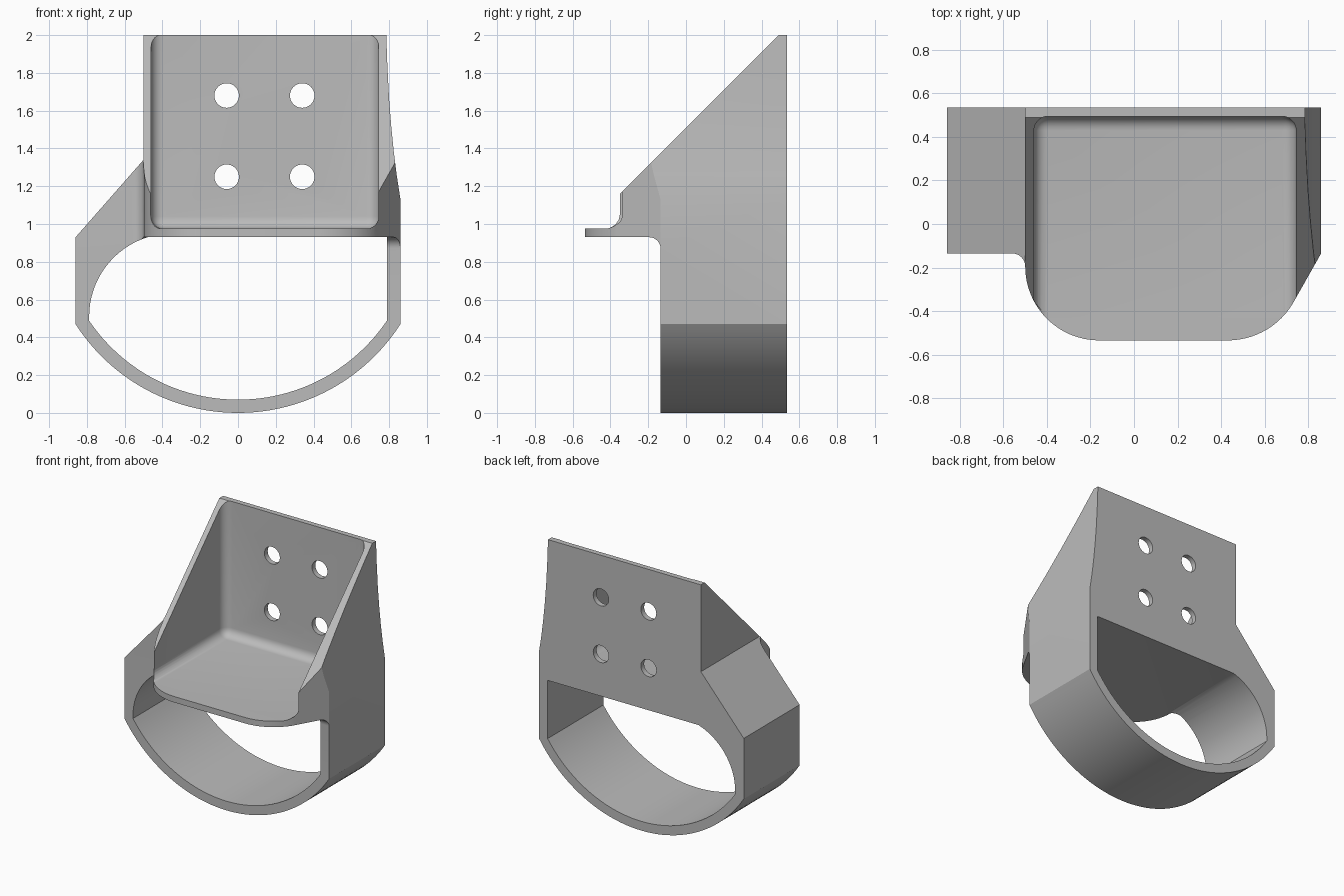
import bpy
import bmesh
from math import cos, sin, radians, asin, degrees
from mathutils import Vector

default = bpy.data.objects.get("Cube")
if default:
    bpy.data.objects.remove(default, do_unlink=True)

grey = bpy.data.materials.new("plain grey")
grey.use_nodes = True
colour = (0.5, 0.5, 0.5, 1)
grey.diffuse_color = colour
grey.node_tree.nodes["Principled BSDF"].inputs["Base Color"].default_value = colour


def arc(cx, cy, r, a0, a1, n=12):
    """Points on an arc, angles in degrees."""
    angles = [radians(a0 + (a1 - a0) * i / n) for i in range(n + 1)]
    return [(cx + r * cos(a), cy + r * sin(a)) for a in angles]


def make_object(name, bm):
    bmesh.ops.recalc_face_normals(bm, faces=bm.faces)
    mesh = bpy.data.meshes.new(name)
    bm.to_mesh(mesh)
    bm.free()
    mesh.materials.append(grey)
    obj = bpy.data.objects.new(name, mesh)
    bpy.context.collection.objects.link(obj)
    return obj


def prism(name, points, axis, lo, hi):
    """Extrude a closed 2D profile along one axis."""
    place = {"x": lambda a, b, d: (d, a, b),
             "y": lambda a, b, d: (a, d, b),
             "z": lambda a, b, d: (a, b, d)}[axis]
    bm = bmesh.new()
    face = bm.faces.new([bm.verts.new(place(a, b, lo)) for a, b in points])
    new = bmesh.ops.extrude_face_region(bm, geom=[face])["geom"]
    shift = Vector(place(0, 0, hi - lo))
    bmesh.ops.translate(bm, verts=[v for v in new if isinstance(v, bmesh.types.BMVert)], vec=shift)
    return make_object(name, bm)


def combine(target, tool, operation):
    mod = target.modifiers.new(operation.lower(), "BOOLEAN")
    mod.operation = operation
    mod.solver = "EXACT"
    mod.object = tool
    bpy.context.view_layer.objects.active = target
    bpy.ops.object.modifier_apply(modifier=mod.name)
    bpy.data.objects.remove(tool, do_unlink=True)


# Front outline: curved ring bottom, sloped left shoulder, tapering right side
R = 1.022
half = degrees(asin(0.86 / R))
outline = arc(0, R, R, -90 - half, -90 + half, 48)
outline += [(0.86, 1.13), (0.84, 1.26), (0.825, 1.38), (0.811, 1.52), (0.8, 1.66),
            (0.791, 1.83), (0.785, 2), (-0.5, 2), (-0.5, 1.34), (-0.86, 0.93)]
body = prism("ring_bracket", outline, "y", -1, 1)

# Side outline: 45 degree slope, front lip with fillets
side = [(0.9, -0.2), (-0.135, -0.2)]
side += arc(-0.195, 0.87, 0.06, 0, 90, 8)
side += [(-0.7, 0.93), (-0.7, 0.975)]
side += arc(-0.43, 1.055, 0.08, -90, 0, 8)
side += [(-0.35, 1.16), (0.9, 2.41)]
combine(body, prism("side_outline", side, "x", -1.2, 1.2), "INTERSECT")

# Plan outline: rounded front corners, stepped left side, angled right side
plan = [(-1, 0.535), (-1, -0.135)]
plan += arc(-0.56, -0.195, 0.06, 90, 0, 8)
plan += arc(-0.16, -0.195, 0.34, 180, 270, 16)[1:]
plan += arc(0.43, -0.185, 0.35, -90, -27, 14)
plan += [(0.86, -0.135), (1, 0.1), (1, 0.535)]
combine(body, prism("plan_outline", plan, "z", -1, 3), "INTERSECT")

# Tray cavity with filleted inner edges
bm = bmesh.new()
bmesh.ops.create_cube(bm, size=1)
low, high = Vector((-0.46, -0.8, 0.975)), Vector((0.745, 0.495, 2.6))
for v in bm.verts:
    v.co = [high[i] if v.co[i] > 0 else low[i] for i in range(3)]
inner = [e for e in bm.edges
         if all(v.co.z < 1 for v in e.verts) or all(v.co.y > 0 for v in e.verts)]
inner = [e for e in inner
         if not all(v.co.z > 1 for v in e.verts) and not all(v.co.y < 0 for v in e.verts)]
bmesh.ops.bevel(bm, geom=inner, offset=0.065, segments=6, profile=0.5, affect="EDGES")
combine(body, make_object("tray_cavity", bm), "DIFFERENCE")

# Ring opening
half = degrees(asin(0.788 / 0.952))
opening = arc(0, R, 0.952, -90 - half, -90 + half, 48)
opening += [(0.788, 0.93)]
opening += arc(-0.348, 0.51, 0.44, 107.3, 180, 16)
combine(body, prism("ring_opening", opening, "y", -1, 1), "DIFFERENCE")

# Four screw holes through the back plate
for x in (-0.06, 0.34):
    for z in (1.25, 1.68):
        hole = prism("screw_hole", arc(x, z, 0.065, 0, 348.75, 31), "y", 0.3, 0.8)
        combine(body, hole, "DIFFERENCE")

# Smooth shading with crisp edges
bpy.ops.object.select_all(action="DESELECT")
body.select_set(True)
bpy.context.view_layer.objects.active = body
bpy.ops.object.shade_smooth_by_angle(angle=radians(25))
